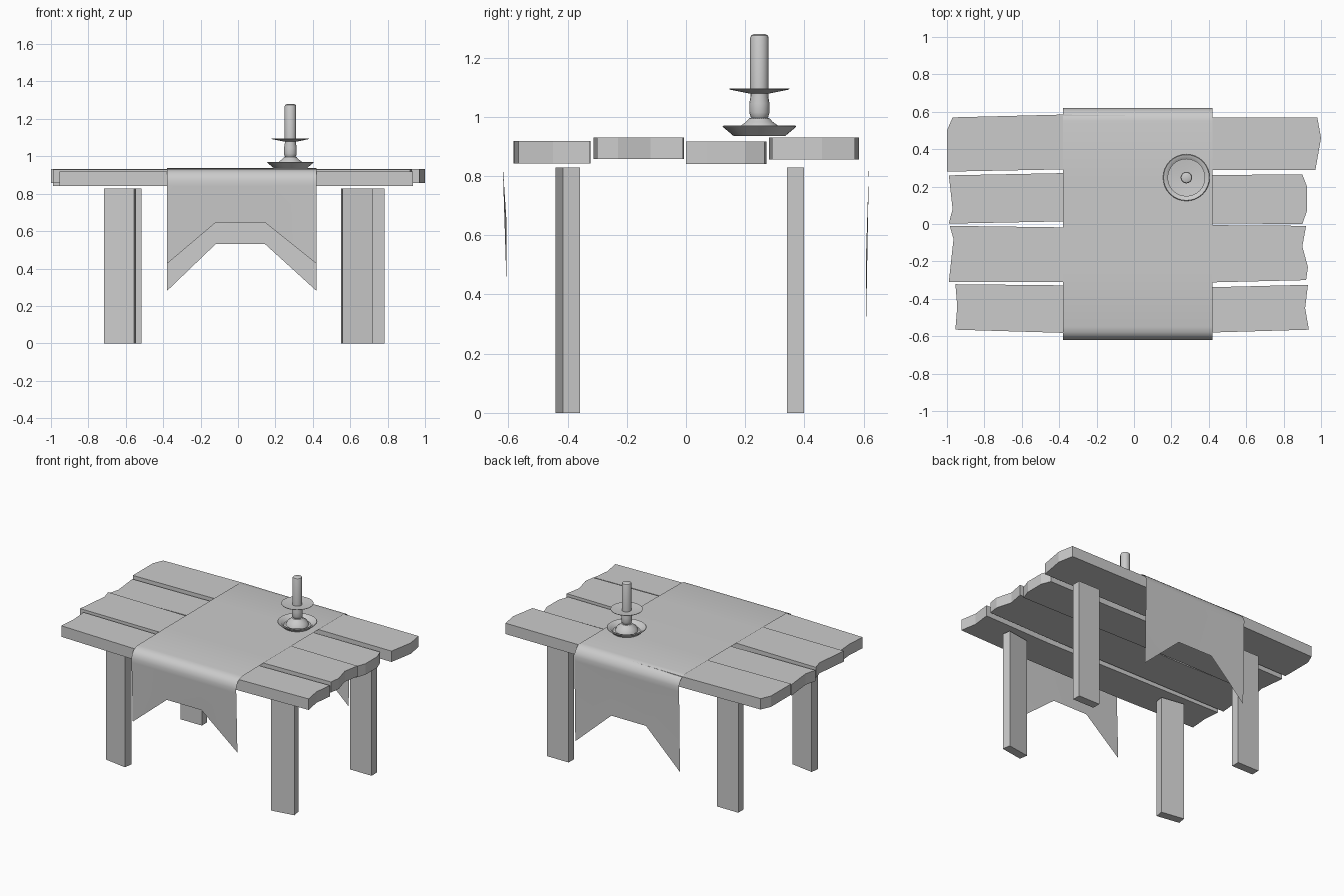
import bpy, bmesh
from math import radians, cos, sin, tau

if "Cube" in bpy.data.objects:
    bpy.data.objects.remove(bpy.data.objects["Cube"])


def make(name, verts, faces, smooth=None):
    me = bpy.data.meshes.new(name)
    me.from_pydata(verts, [], faces)
    bm = bmesh.new()
    bm.from_mesh(me)
    bmesh.ops.recalc_face_normals(bm, faces=bm.faces)
    bm.to_mesh(me)
    bm.free()
    ob = bpy.data.objects.new(name, me)
    bpy.context.collection.objects.link(ob)
    if smooth:
        bpy.ops.object.select_all(action='DESELECT')
        bpy.context.view_layer.objects.active = ob
        ob.select_set(True)
        bpy.ops.object.shade_smooth_by_angle(angle=radians(smooth))
    return ob


def prism(name, outline, z0, z1):
    n = len(outline)
    verts = [(x, y, z) for z in (z0, z1) for x, y in outline]
    faces = [list(range(n)), list(range(n, 2 * n))]
    faces += [(i, (i + 1) % n, n + (i + 1) % n, n + i) for i in range(n)]
    return make(name, verts, faces)


def lathe(name, profile, centre, n):
    # first and last profile rings are capped
    cx, cy = centre
    verts = [(cx + r * cos(tau * i / n), cy + r * sin(tau * i / n), z)
             for r, z in profile for i in range(n)]
    m = len(profile)
    faces = [(k * n + i, k * n + (i + 1) % n, (k + 1) * n + (i + 1) % n, (k + 1) * n + i)
             for k in range(m - 1) for i in range(n)]
    faces += [list(range(n)), list(range((m - 1) * n, m * n))]
    return make(name, verts, faces, 35)


# Rough-ended table planks (outlines counter-clockwise from front left)
planks = [
    ([(-.955, -.565), (-.38, -.582), (.42, -.58), (.935, -.565), (.915, -.45), (.93, -.325),
      (.42, -.338), (-.38, -.328), (-.955, -.322), (-.945, -.44)], .842, .918),
    ([(-.99, -.31), (.42, -.312), (.92, -.30), (.93, -.23), (.90, -.12), (.92, -.01),
      (.42, -.006), (-.38, -.018), (-.985, -.01), (-.965, -.08)], .857, .930),
    ([(-.99, .002), (-.38, .014), (.42, .003), (.90, 0), (.925, .07), (.925, .20), (.90, .265),
      (.42, .262), (-.38, .272), (-.99, .26), (-.97, .08)], .840, .916),
    ([(-1, .28), (-.38, .292), (.42, .29), (.97, .29), (1.0, .46), (.98, .57),
      (.42, .57), (-.38, .585), (-.97, .57), (-1, .50)], .856, .931),
]
for i, (outline, z0, z1) in enumerate(planks):
    prism(f"plank_{i + 1}", outline, z0, z1)

# Legs, the front pair turned slightly outward
legs = [("front_left_leg", -.632, -.40, -9), ("front_right_leg", .636, -.40, 9),
        ("back_left_leg", -.597, .37, 0), ("back_right_leg", .70, .37, 0)]
for name, cx, cy, ang in legs:
    c, s = cos(radians(ang)), sin(radians(ang))
    rect = [(-.082, -.029), (.082, -.029), (.082, .029), (-.082, .029)]
    prism(name, [(cx + u * c - v * s, cy + u * s + v * c) for u, v in rect], 0, .828)

# Table runner draped over both long sides with notched hems
xs = [-.38, -.12, .145, .42]
front_hem = [.425, .645, .645, .425]
back_hem = [.28, .53, .53, .28]
front = [(-.619, .84), (-.620, .868), (-.612, .895), (-.598, .914), (-.578, .926), (-.550, .932)]
back = [(.550, .937), (.582, .930), (.600, .915), (.613, .895), (.620, .872), (.618, .84)]
verts = []
for x, hf, hb in zip(xs, front_hem, back_hem):
    verts.append((x, -.606, hf))
    verts += [(x, y, z) for y, z in front]
    verts += [(x, -.25, .936), (x, .25, .937)]
    verts += [(x, y, z) for y, z in back]
    verts.append((x, .608, hb))
n = len(verts) // len(xs)
make("table_runner", verts,
     [(c * n + r, (c + 1) * n + r, (c + 1) * n + r + 1, c * n + r + 1)
      for c in range(len(xs) - 1) for r in range(n - 1)], 40)

# Candlestick: dish with bell-shaped foot, stem, drip pan, candle
spot = (.28, .248)
lathe("dish", [(.088, .936), (.125, .967), (.122, .970), (.105, .966), (.085, .945), (.072, .948),
               (.063, .970), (.045, .983), (.034, .995), (.020, .998)], spot, 32)
lathe("stem", [(.022, .990), (.030, 1.000), (.034, 1.015), (.034, 1.045), (.030, 1.070),
               (.030, 1.084)], spot, 16)
lathe("drip_pan", [(.030, 1.078), (.100, 1.092), (.101, 1.095), (.030, 1.087)], spot, 32)
lathe("candle", [(.031, 1.080), (.031, 1.268), (.028, 1.275), (.020, 1.279)], spot, 16)
